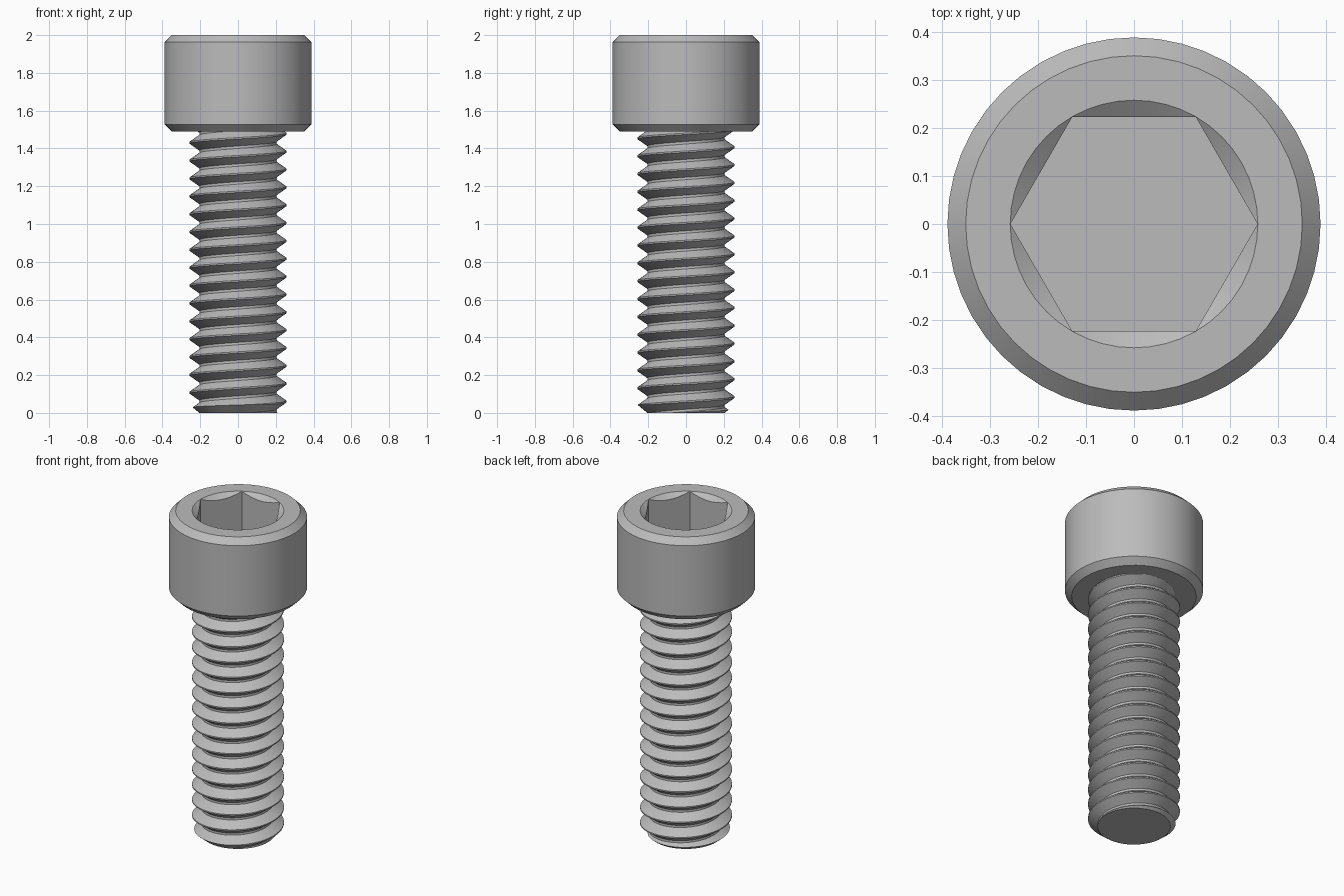
import bpy, bmesh
from math import cos, sin, pi, radians

if "Cube" in bpy.data.objects:
    bpy.data.objects.remove(bpy.data.objects["Cube"])

steel = bpy.data.materials.new("grey steel")
steel.use_nodes = True
colour = (0.5, 0.5, 0.5, 1)
steel.diffuse_color = colour
steel.node_tree.nodes["Principled BSDF"].inputs["Base Color"].default_value = colour


def finish(name, bm):
    bmesh.ops.recalc_face_normals(bm, faces=bm.faces)
    mesh = bpy.data.meshes.new(name)
    bm.to_mesh(mesh)
    bm.free()
    mesh.materials.append(steel)
    obj = bpy.data.objects.new(name, mesh)
    bpy.context.collection.objects.link(obj)
    return obj


def turned(name, profile, sides):
    """Closed solid from (radius, height) rings, capped at both ends."""
    bm = bmesh.new()
    rings = [[bm.verts.new((r * cos(2 * pi * i / sides), r * sin(2 * pi * i / sides), z))
              for i in range(sides)] for r, z in profile]
    for low, high in zip(rings, rings[1:]):
        for i in range(sides):
            k = (i + 1) % sides
            bm.faces.new((low[i], low[k], high[k], high[i]))
    bm.faces.new(rings[0][::-1])
    bm.faces.new(rings[-1])
    return finish(name, bm)


def select_only(obj):
    bpy.ops.object.select_all(action='DESELECT')
    obj.select_set(True)
    bpy.context.view_layer.objects.active = obj


def combine(obj, tool, operation):
    tool.hide_render = True
    mod = obj.modifiers.new("cut", 'BOOLEAN')
    mod.operation = operation
    mod.solver = 'EXACT'
    mod.object = tool
    select_only(obj)
    bpy.ops.object.modifier_apply(modifier=mod.name)
    bpy.data.objects.remove(tool)


def threaded_rod(name, pitch, crest, root, start, turns, sides):
    """Helical V thread; each turn's seam joins the turn above."""
    steps = [(root, 0), (root, 0.14), (crest, 0.53), (crest, 0.61)]
    n = len(steps)
    bm = bmesh.new()
    grid = []
    for j in range(n * turns + 1):
        r, part = steps[j % n]
        z = start + pitch * (j // n + part)
        grid.append([bm.verts.new((r * cos(2 * pi * i / sides), r * sin(2 * pi * i / sides),
                                   z + pitch * i / sides)) for i in range(sides)])

    def vert(j, i):
        return grid[j][i] if i < sides else grid[j + n][0]

    for j in range(n * turns):
        for i in range(sides):
            if i == sides - 1 and j + 1 + n > n * turns:
                continue
            bm.faces.new((vert(j, i), vert(j, i + 1), vert(j + 1, i + 1), vert(j + 1, i)))
    bmesh.ops.holes_fill(bm, edges=[e for e in bm.edges if e.is_boundary], sides=0)
    bmesh.ops.triangulate(bm, faces=[f for f in bm.faces if len(f.verts) > 4])
    return finish(name, bm)


# Head with chamfered rims
head = turned("head", [(0.35, 1.49), (0.388, 1.527), (0.388, 1.963), (0.35, 2.0)], 48)

# Hexagonal socket with a countersunk mouth
combine(head, turned("socket_cutter", [(0.257, 1.73), (0.257, 2.1)], 6), 'DIFFERENCE')
combine(head, turned("countersink_cutter", [(0.222, 1.973), (0.2575, 2.0), (0.289, 2.024)], 48),
        'DIFFERENCE')

# Threaded shank, trimmed to length with a chamfered tip
pitch = 0.0945
shank = threaded_rod("threaded_shank", pitch, 0.258, 0.205,
                     0.06 - 0.57 * pitch - 3 * pitch, 22, 48)
envelope = turned("shank_envelope", [(0.205, 0), (0.265, 0.05), (0.265, 1.5)], 48)
combine(shank, envelope, 'INTERSECT')

for obj in (head, shank):
    select_only(obj)
    bpy.ops.object.shade_smooth_by_angle(angle=radians(25))
